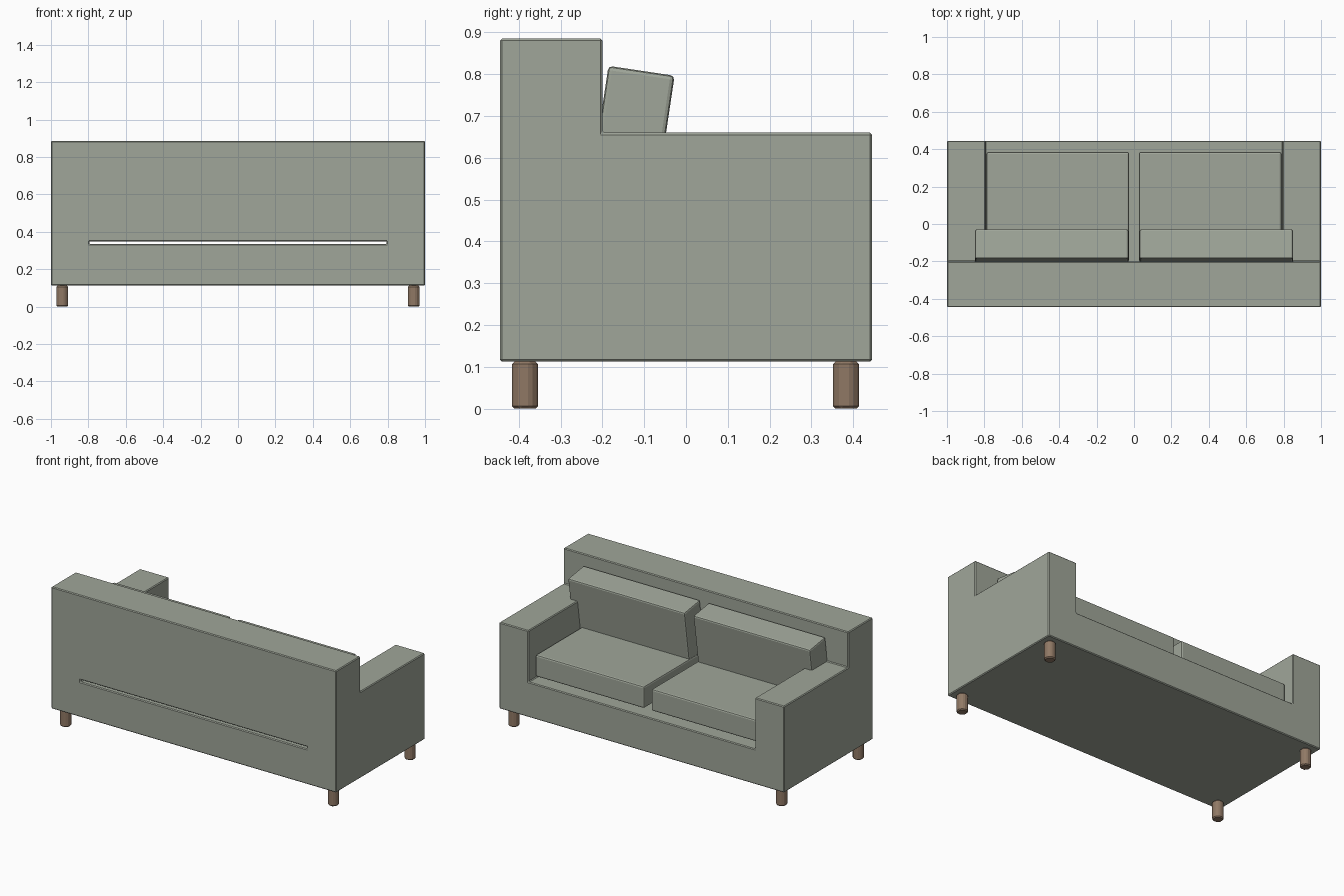
import bpy, bmesh, math
from mathutils import Matrix

cube = bpy.data.objects.get("Cube")
if cube:
    bpy.data.objects.remove(cube, do_unlink=True)


def make_material(name, colour):
    mat = bpy.data.materials.new(name)
    mat.use_nodes = True
    mat.diffuse_color = colour
    mat.node_tree.nodes["Principled BSDF"].inputs["Base Color"].default_value = colour
    return mat


fabric = make_material("sage fabric", (0.35, 0.38, 0.32, 1))
wood = make_material("brown wood", (0.28, 0.19, 0.13, 1))


def add_object(name, bm, mat):
    bmesh.ops.recalc_face_normals(bm, faces=bm.faces)
    mesh = bpy.data.meshes.new(name)
    bm.to_mesh(mesh)
    bm.free()
    mesh.materials.append(mat)
    obj = bpy.data.objects.new(name, mesh)
    bpy.context.collection.objects.link(obj)
    return obj


def add_bevel(obj, width, segments=1):
    mod = obj.modifiers.new("Bevel", "BEVEL")
    mod.width = width
    mod.segments = segments
    mod.limit_method = "ANGLE"


def prism(name, profile, half_width):
    """Extrude a side profile (y, z) across x."""
    bm = bmesh.new()
    face = bm.faces.new([bm.verts.new((-half_width, y, z)) for y, z in profile])
    side = bmesh.ops.extrude_face_region(bm, geom=[face])
    verts = [v for v in side["geom"] if isinstance(v, bmesh.types.BMVert)]
    bmesh.ops.translate(bm, verts=verts, vec=(2 * half_width, 0, 0))
    return add_object(name, bm, fabric)


def cushion(name, size, centre, tilt=0, bevel=0.01):
    bm = bmesh.new()
    bmesh.ops.create_cube(bm, size=1, matrix=Matrix.Diagonal((*size, 1)))
    obj = add_object(name, bm, fabric)
    obj.location = centre
    obj.rotation_euler.x = math.radians(tilt)
    add_bevel(obj, bevel, 2)
    return obj


# Frame: arms, base and backrest in one piece
frame = prism("sofa_frame", [(-0.445, 0.112), (0.445, 0.112), (0.445, 0.66),
                             (-0.2, 0.66), (-0.2, 0.885), (-0.445, 0.885)], 1.0)

# Seat recess between the arms, with the narrow slot under the backrest
recess = prism("seat_recess_cutter", [(-0.6, 0.335), (0.6, 0.335), (0.6, 0.66 + 0.1),
                                      (-0.2, 0.66 + 0.1), (-0.2, 0.349), (-0.6, 0.349)], 0.795)
recess.hide_render = True
cut = frame.modifiers.new("Recess", "BOOLEAN")
cut.operation = "DIFFERENCE"
cut.solver = "EXACT"
cut.object = recess
bpy.context.view_layer.objects.active = frame
bpy.ops.object.modifier_apply(modifier=cut.name)
bpy.data.objects.remove(recess, do_unlink=True)
add_bevel(frame, 0.005)

# Cushions and legs, mirrored left and right
for side, s in (("left", 1), ("right", -1)):
    cushion("seat_cushion_" + side, (0.762, 0.585, 0.138), (s * 0.407, 0.0925, 0.418))
    cushion("back_cushion_" + side, (0.82, 0.16, 0.36), (s * 0.44, -0.133, 0.63), -8.5)
    for end, y in (("front", -0.385), ("back", 0.383)):
        bm = bmesh.new()
        bmesh.ops.create_cone(bm, cap_ends=True, segments=8, radius1=0.034,
                              radius2=0.034, depth=0.112,
                              matrix=Matrix.Rotation(math.radians(22.5), 4, "Z"))
        leg = add_object(f"leg_{end}_{side}", bm, wood)
        leg.location = (s * 0.94, y, 0.056)
        add_bevel(leg, 0.006)
